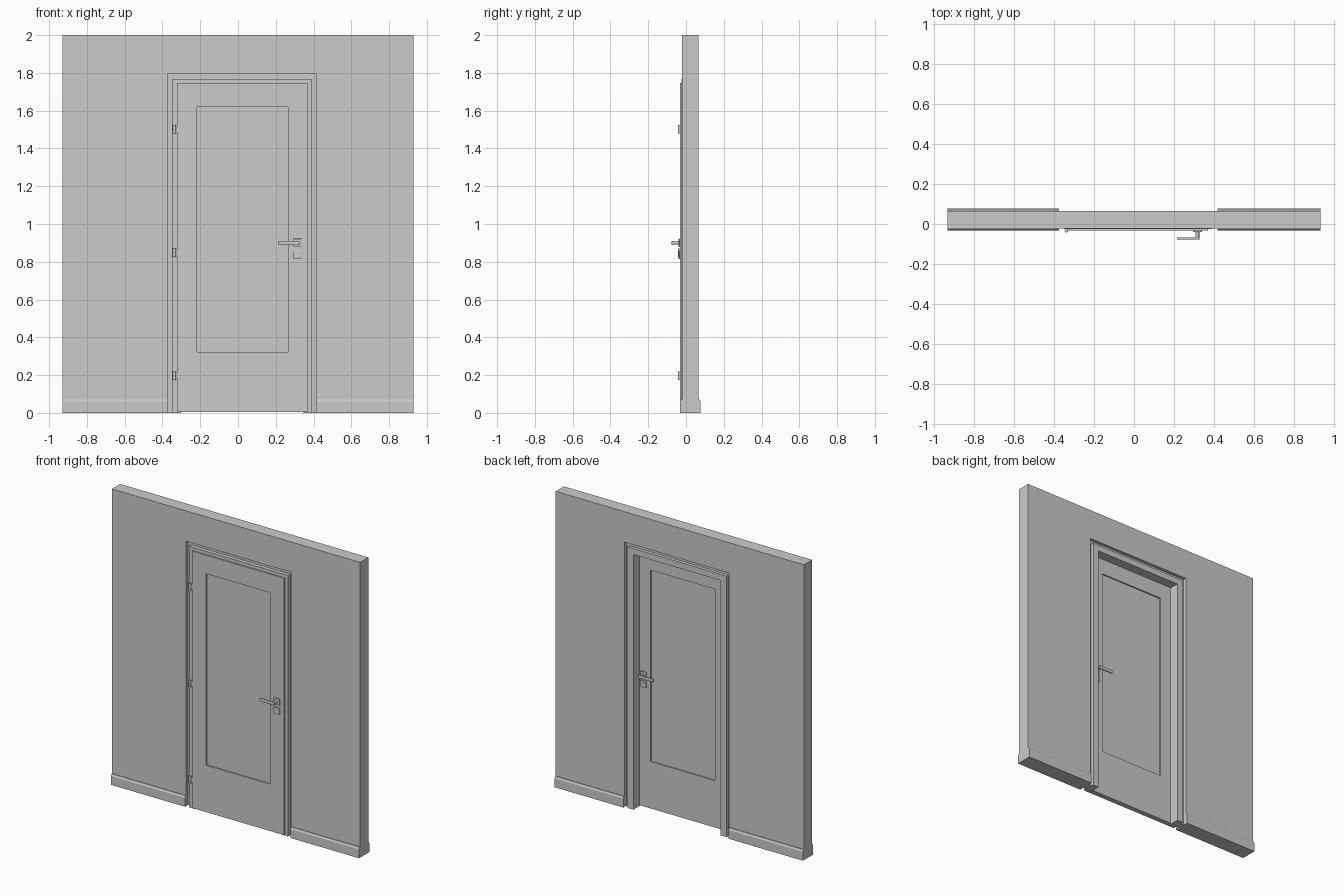
import bpy, bmesh
from mathutils import Matrix, Vector

if "Cube" in bpy.data.objects:
    bpy.data.objects.remove(bpy.data.objects["Cube"])


def finish(name, bm):
    bmesh.ops.recalc_face_normals(bm, faces=bm.faces)
    me = bpy.data.meshes.new(name)
    bm.to_mesh(me)
    bm.free()
    ob = bpy.data.objects.new(name, me)
    bpy.context.scene.collection.objects.link(ob)
    return ob


def box(name, x, y, z, bevel=0):
    bm = bmesh.new()
    size = [b - a for a, b in (x, y, z)]
    mid = [(a + b) / 2 for a, b in (x, y, z)]
    bmesh.ops.create_cube(bm, size=1, matrix=Matrix.Translation(mid) @ Matrix.Diagonal((*size, 1)))
    ob = finish(name, bm)
    if bevel:
        m = ob.modifiers.new("bevel", 'BEVEL')
        m.width, m.segments = bevel, 2
    return ob


def cylinder(name, r, start, end, sides=24):
    bm = bmesh.new()
    a, b = Vector(start), Vector(end)
    rot = (b - a).to_track_quat('Z', 'Y').to_matrix().to_4x4()
    bmesh.ops.create_cone(bm, cap_ends=True, segments=sides, radius1=r, radius2=r,
                          depth=(b - a).length, matrix=Matrix.Translation((a + b) / 2) @ rot)
    for f in bm.faces:
        f.smooth = len(f.verts) == 4
    for e in bm.edges:
        e.smooth = all(f.smooth for f in e.link_faces)
    return finish(name, bm)


def band(name, outer, inner, y0, y1, closed=False):
    """Mitred border between two (x0, x1, z0, z1) rectangles, open at the foot unless closed."""
    bm = bmesh.new()

    def path(r):
        x0, x1, z0, z1 = r
        return [(x0, z0), (x0, z1), (x1, z1), (x1, z0)]
    rings = [[bm.verts.new((x, y, z)) for x, z in path(r)]
             for r, y in ((outer, y0), (inner, y0), (inner, y1), (outer, y1))]
    for i in range(4 if closed else 3):
        j = (i + 1) % 4
        for k in range(4):
            a, b = rings[k], rings[(k + 1) % 4]
            bm.faces.new((a[i], a[j], b[j], b[i]))
    if not closed:
        for i in (0, 3):
            bm.faces.new([r[i] for r in rings])
    return finish(name, bm)


WALL_F, WALL_B = -0.022, 0.066
LEAF_F, LEAF_B = -0.033, 0.002

# Wall with door opening
opening = (-0.373, 0.416, 0, 1.794)
band("wall", (-0.93, 0.93, 0, 2), opening, WALL_F, WALL_B)

# Door frame, separated from the wall by a recessed shadow gap
frame_out = (-0.349, 0.392, 0, 1.768)
frame_in = (-0.303, 0.348, 0, 1.727)
band("shadow_gap_filler", opening, frame_out, 0.0, 0.044)
band("door_frame", frame_out, frame_in, -0.025, WALL_B)

# Rebated door leaf: overlapping front lip and body, around a recessed panel
pane = (-0.217, 0.264, 0.323, 1.62)
band("leaf_front_lip", (-0.323, 0.368, 0.006, 1.746), pane, LEAF_F, -0.025, True)
band("leaf_body", (-0.302, 0.347, 0.006, 1.726), pane, -0.025, LEAF_B, True)
box("door_panel", pane[:2], (-0.024, -0.007), pane[2:])

# Baseboards with a chamfered top, either side of the door, front and back
for side, x0, x1 in (("left", -0.93, -0.373), ("right", 0.416, 0.93)):
    for face, y, s in (("front", WALL_F, -1), ("back", WALL_B, 1)):
        bm = bmesh.new()
        prof = [(0, 0), (0.011, 0), (0.011, 0.06), (0.005, 0.072), (0, 0.072)]
        f = bm.faces.new([bm.verts.new((x0, y + s * d, z)) for d, z in prof])
        ext = bmesh.ops.extrude_face_region(bm, geom=[f], use_keep_orig=True)
        bmesh.ops.translate(bm, vec=(x1 - x0, 0, 0),
                            verts=[v for v in ext["geom"] if isinstance(v, bmesh.types.BMVert)])
        finish(f"baseboard_{face}_{side}", bm)

# Hinges: two knuckles on a pin, with a small leaf plate
for i, z in enumerate((0.196, 0.847, 1.502)):
    cylinder(f"hinge_pin_{i}", 0.006, (-0.337, -0.033, z - 0.02), (-0.337, -0.033, z + 0.02), 16)
    for part, a, b in (("lower", -0.023, -0.001), ("upper", 0.001, 0.023)):
        cylinder(f"hinge_knuckle_{part}_{i}", 0.009, (-0.337, -0.033, z + a), (-0.337, -0.033, z + b), 16)
    box(f"hinge_plate_{i}", (-0.337, -0.318), (-0.032, -0.026), (z - 0.015, z + 0.015))

# Lever handles, square roses and keyholes on both faces
HX, HZ, KZ = 0.316, 0.9, 0.837
for face, y, s in (("front", LEAF_F, -1), ("back", LEAF_B, 1)):
    def span(a, b):
        return tuple(sorted((y + s * a, y + s * b)))
    box(f"handle_rose_{face}", (HX - 0.022, HX + 0.022), span(0, 0.008), (HZ - 0.022, HZ + 0.022), 0.001)
    box(f"key_rose_{face}", (HX - 0.022, HX + 0.022), span(0, 0.008), (KZ - 0.022, KZ + 0.022), 0.001)
    cylinder(f"handle_neck_{face}", 0.0095, (HX, y, HZ), (HX, y + s * 0.04, HZ))
    box(f"handle_lever_{face}", (0.214, 0.326), span(0.035, 0.044), (HZ - 0.011, HZ + 0.011), 0.002)
    cylinder(f"keyhole_{face}", 0.006, (HX, y, KZ + 0.003), (HX, y + s * 0.0095, KZ + 0.003), 16)
    box(f"key_slot_{face}", (HX - 0.002, HX + 0.002), span(0, 0.0095), (KZ - 0.01, KZ))
